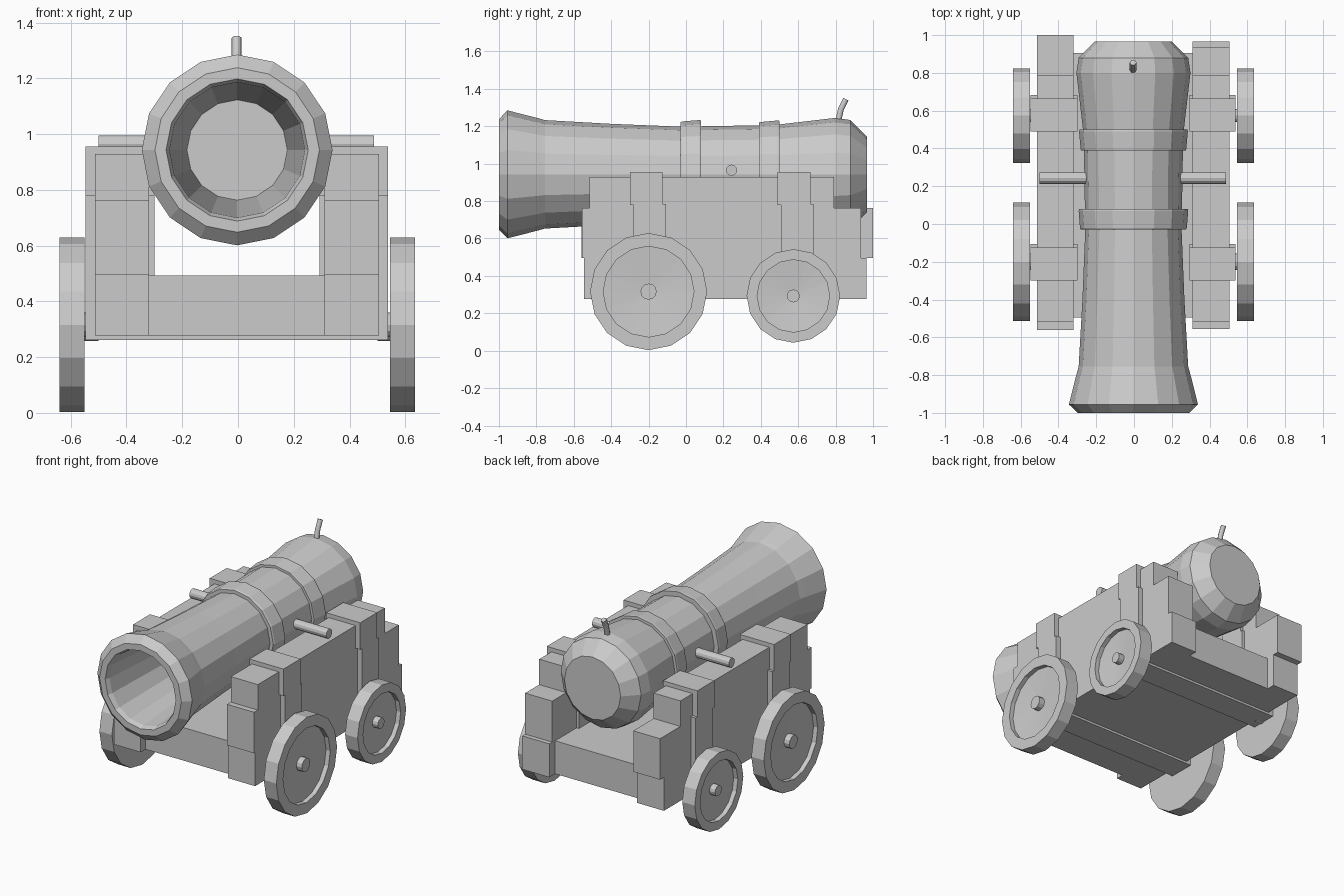
import bpy, bmesh, math
from mathutils import Vector

if "Cube" in bpy.data.objects:
    bpy.data.objects.remove(bpy.data.objects["Cube"])


def finish(name, bm):
    bmesh.ops.remove_doubles(bm, verts=bm.verts, dist=1e-5)
    bmesh.ops.recalc_face_normals(bm, faces=bm.faces)
    mesh = bpy.data.meshes.new(name)
    bm.to_mesh(mesh)
    bm.free()
    ob = bpy.data.objects.new(name, mesh)
    bpy.context.collection.objects.link(ob)
    return ob


def box(name, x, y, z):
    bm = bmesh.new()
    bmesh.ops.create_cube(bm, size=1)
    for v in bm.verts:
        v.co = [(r[0] + r[1]) / 2 + c * (r[1] - r[0]) for r, c in zip((x, y, z), v.co)]
    return finish(name, bm)


def lathe(name, profile, centre, axis, sides=16):
    """Revolve (position along axis, radius) points around the x or y axis."""
    bm = bmesh.new()
    d = Vector((1, 0, 0)) if axis == 'x' else Vector((0, 1, 0))
    e = Vector((0, 1, 0)) if axis == 'x' else Vector((1, 0, 0))
    c = Vector(centre)
    rings = []
    for p, r in profile:
        ring = []
        for i in range(sides):
            a = 2 * math.pi * i / sides
            ring.append(bm.verts.new(c + d * p + e * (r * math.sin(a))
                                     + Vector((0, 0, r * math.cos(a)))))
        rings.append(ring)
    for a, b in zip(rings, rings[1:]):
        for i in range(sides):
            j = (i + 1) % sides
            bm.faces.new((a[i], a[j], b[j], b[i]))
    # flat end caps
    bm.faces.new(rings[0])
    bm.faces.new(rings[-1])
    return finish(name, bm)


# Barrel: bore end, muzzle, two bands, breech
lathe("barrel", [
    (-0.10, 0.18), (-0.97, 0.243), (-1.0, 0.255), (-1.0, 0.295), (-0.955, 0.342),
    (-0.79, 0.30), (-0.755, 0.29), (-0.4, 0.27), (-0.03, 0.255),
    (-0.03, 0.278), (-0.02, 0.283), (0.07, 0.29), (0.08, 0.288), (0.08, 0.257),
    (0.39, 0.262), (0.39, 0.278), (0.40, 0.28), (0.49, 0.288), (0.50, 0.286),
    (0.50, 0.267), (0.80, 0.302), (0.88, 0.29), (0.967, 0.203)],
    (-0.003, 0, 0.943), 'y')

# Trunnion rod through the barrel
for side, x0, x1 in (("left", -0.5, -0.2), ("right", 0.2, 0.487)):
    lathe("trunnion_" + side, [(x0, 0.03), (x1, 0.03)], (0, 0.243, 0.965), 'x', 12)

# Bent fuse
curve = bpy.data.curves.new("fuse", 'CURVE')
curve.dimensions = '3D'
curve.bevel_depth = 0.018
curve.bevel_resolution = 1
curve.use_fill_caps = True
sp = curve.splines.new('POLY')
pts = [(-0.005, 0.81, 1.21), (-0.005, 0.828, 1.29), (-0.005, 0.855, 1.345)]
sp.points.add(len(pts) - 1)
for p, co in zip(sp.points, pts):
    p.co = (*co, 1)
bpy.context.collection.objects.link(bpy.data.objects.new("fuse", curve))

# Stepped cheeks, each of three planks, with strapping blocks over the axles
for side, x, mid_y, low_y in (
        ("left", (-0.513, -0.32), (-0.56, 1.0), (-0.545, 0.96)),
        ("right", (0.31, 0.505), (-0.555, 0.935), (-0.545, 0.965))):
    box("cheek_top_" + side, x, (-0.517, 0.79), (0.76, 0.928))
    box("cheek_middle_" + side, x, mid_y, (0.495, 0.762))
    box("cheek_bottom_" + side, x, low_y, (0.277, 0.495))
    bx = (-0.547, -0.30) if side == "left" else (0.293, 0.538)
    for end, y in (("front", -0.30), ("rear", 0.49)):
        box(f"block_top_{end}_{side}", bx, (y, y + 0.175), (0.78, 0.955))
        box(f"block_lower_{end}_{side}", bx, (y + 0.018, y + 0.193), (0.262, 0.785))

# Floor and axle beams
box("floor", (-0.33, 0.32), (-0.495, 0.905), (0.277, 0.492))
for end, y in (("front", -0.30), ("rear", 0.49)):
    box("axle_beam_" + end, (-0.54, 0.53), (y + 0.018, y + 0.193), (0.262, 0.48))

# Wheels: rim with a shallow dished disc, plus hub pins
for end, y, z, r in (("front", -0.2, 0.316, 0.313), ("rear", 0.574, 0.293, 0.25)):
    for side, s, inner in (("left", -1, 0.55), ("right", 1, 0.545)):
        rim = r * 0.775
        prof = [(inner, rim), (inner, r), (inner + 0.09, r), (inner + 0.09, rim),
                (inner + 0.06, rim), (inner + 0.045, 0.03)]
        lathe(f"wheel_{end}_{side}", [(s * p, q) for p, q in prof], (0, y, z), 'x', 16)
        hub = r * 0.138
        lathe(f"hub_{end}_{side}", [(s * 0.5, hub), (s * (inner + 0.085), hub)],
              (0, y, z), 'x', 12)
